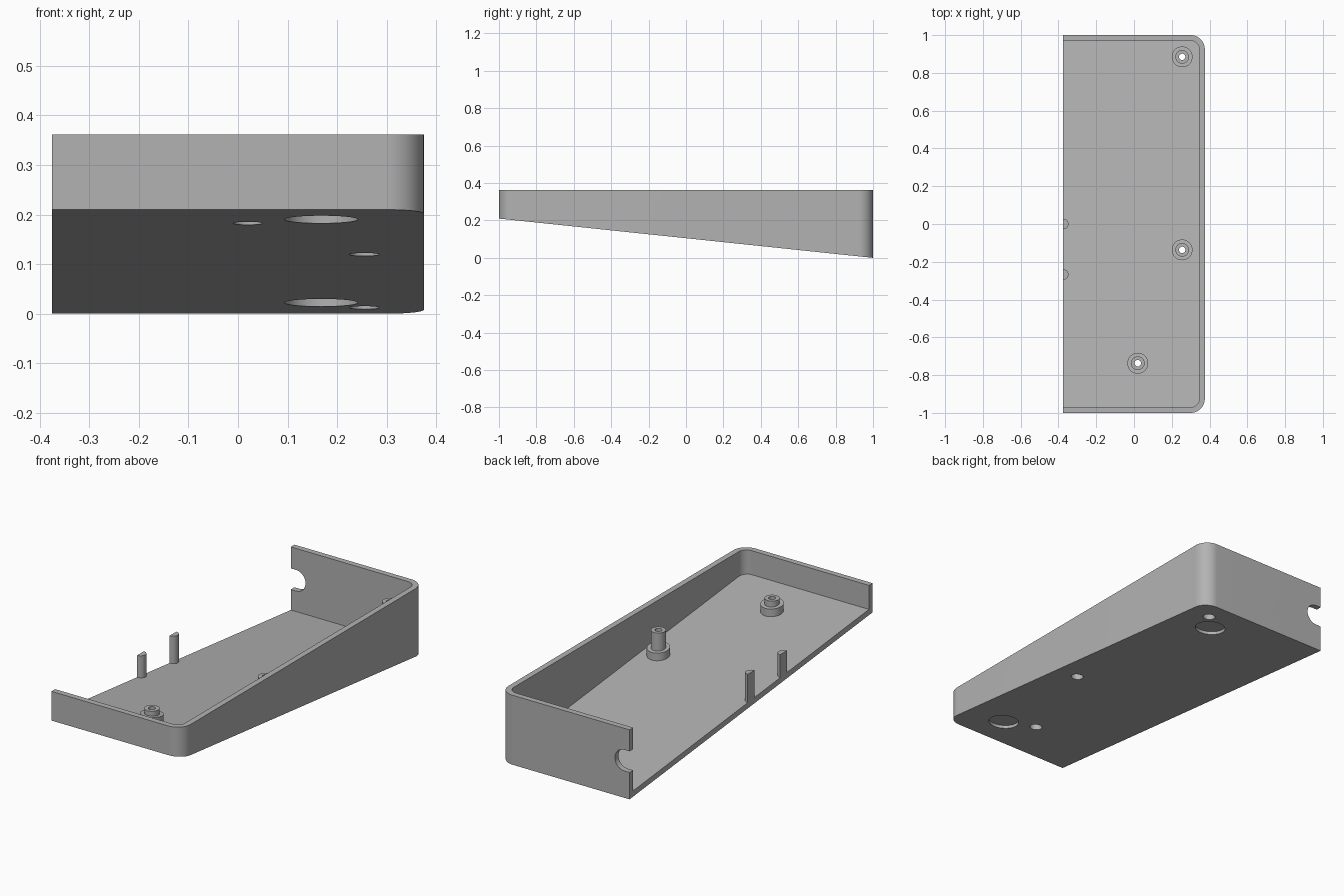
import bpy, bmesh
from math import sin, cos, pi, radians

cube = bpy.data.objects.get("Cube")
if cube:
    bpy.data.objects.remove(cube, do_unlink=True)

grey = bpy.data.materials.new("plain grey")
grey.use_nodes = True
colour = (0.45, 0.45, 0.45, 1)
grey.diffuse_color = colour
grey.node_tree.nodes["Principled BSDF"].inputs["Base Color"].default_value = colour

CUT_X, TOP, WALL, PIN_TOP = -0.375, 0.362, 0.03, 0.28


def under(offset):
    """Height function parallel to the sloping underside."""
    return lambda y: 0.105 * (1 - y) + offset


def level(z):
    return lambda y: z


def arc(cx, cy, r, start, end, n=16):
    steps = [radians(start + (end - start) * i / n) for i in range(n + 1)]
    return [(cx + r * cos(a), cy + r * sin(a)) for a in steps]


def circle(cx, cy, r, n=40):
    return arc(cx, cy, r, 0, 360, n)[:-1]


def tray_outline(left, right, half_y, r):
    """Rectangle rounded only at its two right corners."""
    return ([(left, -half_y)] + arc(right - r, r - half_y, r, -90, 0)
            + arc(right - r, half_y - r, r, 0, 90) + [(left, half_y)])


def prism(name, outline, bottom, top):
    """Vertical prism whose ends follow two height functions."""
    bm = bmesh.new()
    low = [bm.verts.new((x, y, bottom(y))) for x, y in outline]
    high = [bm.verts.new((x, y, top(y))) for x, y in outline]
    bm.faces.new(low[::-1])
    bm.faces.new(high)
    for i in range(len(low)):
        j = (i + 1) % len(low)
        bm.faces.new((low[i], low[j], high[j], high[i]))
    mesh = bpy.data.meshes.new(name)
    bm.to_mesh(mesh)
    bm.free()
    mesh.materials.append(grey)
    obj = bpy.data.objects.new(name, mesh)
    bpy.context.collection.objects.link(obj)
    return obj


def activate(obj):
    bpy.ops.object.select_all(action='DESELECT')
    obj.select_set(True)
    bpy.context.view_layer.objects.active = obj


def cut(obj, cutter):
    activate(obj)
    mod = obj.modifiers.new("cut", 'BOOLEAN')
    mod.operation, mod.solver, mod.object = 'DIFFERENCE', 'EXACT', cutter
    bpy.ops.object.modifier_apply(modifier=mod.name)


# Wedge tray, open on the left where the case is split
tray = prism("tray", tray_outline(CUT_X, 0.375, 1, 0.075), under(0), level(TOP))
parts, cutters = [tray], []
cavity = prism("cavity_cutter", tray_outline(CUT_X - 0.1, 0.375 - WALL, 1 - WALL, 0.045),
               under(WALL), level(0.6))
cutters.append(cavity)
cut(tray, cavity)

# Rounded cable notch in the back wall
notch = prism("notch_cutter", [(-0.5, 0.14)] + arc(-0.345, 0.195, 0.055, -90, 90) + [(-0.5, 0.25)],
              level(-1.1), level(-0.9))
notch.rotation_euler.x = pi / 2
bpy.context.view_layer.update()
cutters.append(notch)
cut(tray, notch)

# Shallow round recesses for the feet
for y in (-0.81, 0.79):
    recess = prism("foot_cutter", circle(0.168, y, 0.074, 48), under(-0.05), under(0.016))
    cutters.append(recess)
    cut(tray, recess)

# Screw bosses: wide collar, narrow tube, counterbore from below
for i, (x, y) in enumerate([(0.255, 0.885), (0.255, -0.137), (0.02, -0.737)], 1):
    collar = prism(f"boss_collar_{i}", circle(x, y, 0.055), under(0.02), under(0.07))
    tube = prism(f"boss_tube_{i}", circle(x, y, 0.036), under(0.06), level(PIN_TOP))
    counterbore = prism("counterbore_cutter", circle(x, y, 0.03), under(-0.1), under(0.05))
    bore = prism("bore_cutter", circle(x, y, 0.017), under(-0.1), level(0.6))
    cut(tray, counterbore)
    cut(collar, counterbore)
    cut(collar, bore)
    cut(tube, bore)
    parts += [collar, tube]
    cutters += [counterbore, bore]

# Half-round support pins on the split edge
for i, y in enumerate((0, -0.267), 1):
    parts.append(prism(f"support_pin_{i}", arc(CUT_X, y, 0.028, -90, 90), under(0.015), level(PIN_TOP)))

for cutter in cutters:
    bpy.data.objects.remove(cutter, do_unlink=True)

for part in parts:
    activate(part)
    bpy.ops.object.shade_smooth_by_angle(angle=radians(30))
